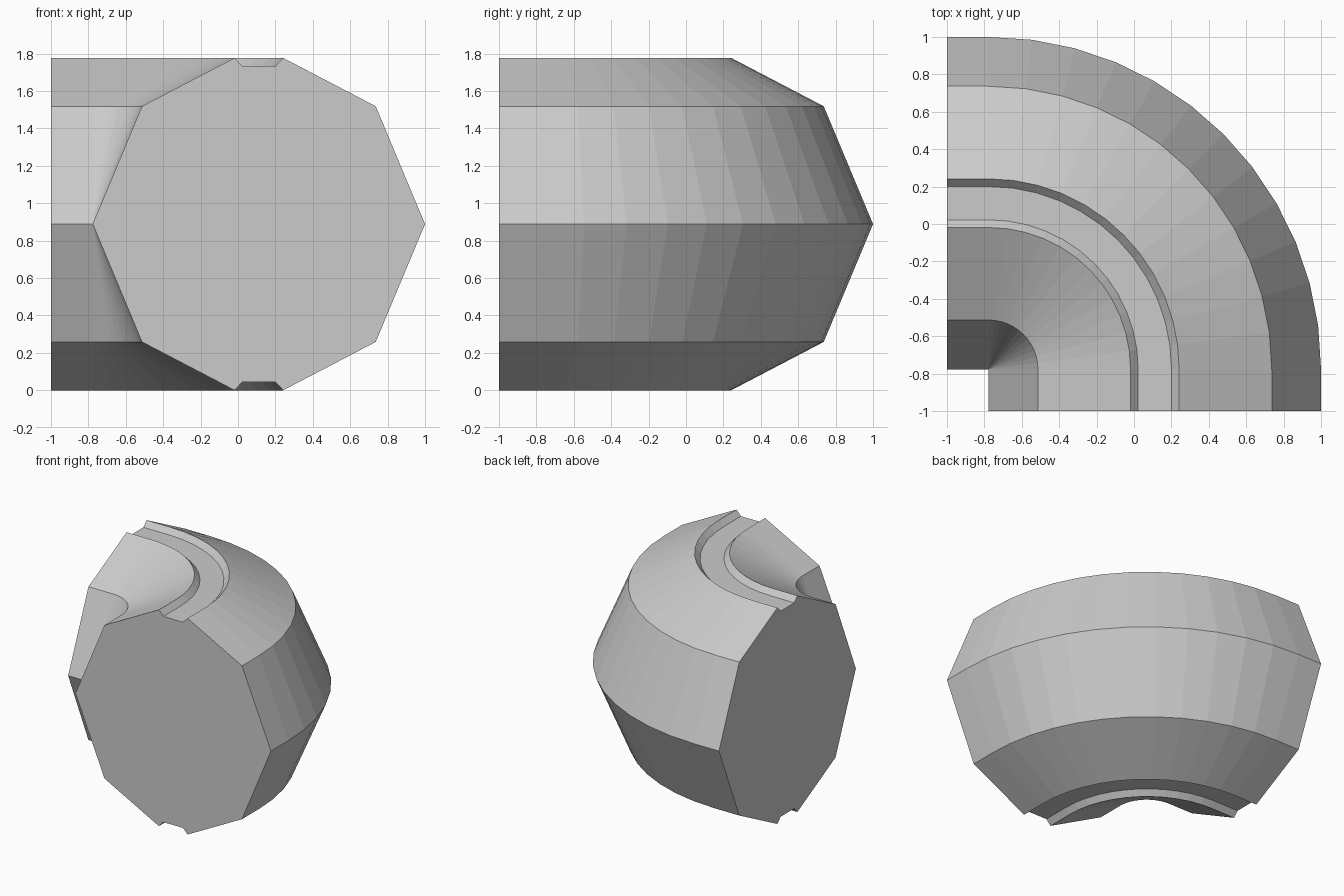
import bpy, bmesh, math

if "Cube" in bpy.data.objects:
    bpy.data.objects.remove(bpy.data.objects["Cube"])

P = -0.777            # pivot of the bend in x and y
MID = 0.8885          # half height
CENTRE = 0.1115       # x of the section centre
STEPS = 12

# Quarter of the grooved octagon section, (sideways, up) from its centre
quarter = [(0.8885, 0), (0.625, 0.63), (0.13, 0.8885), (0.089, 0.845)]
upper = quarter + [(-u, v) for u, v in reversed(quarter)]
section = upper + [(u, -v) for u, v in reversed(upper[1:-1])]

bm = bmesh.new()


def ring(place):
    return [bm.verts.new((*place(CENTRE + u - P), MID + v)) for u, v in section]


# Short straight start, quarter-turn bend, short straight end
rings = [ring(lambda r: (P + r, -1))]
for i in range(STEPS + 1):
    a = math.pi / 2 * i / STEPS
    rings.append(ring(lambda r: (P + r * math.cos(a), P + r * math.sin(a))))
rings.append(ring(lambda r: (-1, P + r)))

n = len(section)
for a, b in zip(rings, rings[1:]):
    for j in range(n):
        k = (j + 1) % n
        bm.faces.new((a[j], b[j], b[k], a[k]))

# End caps
bm.faces.new(rings[0])
bm.faces.new(rings[-1][::-1])

# Inner edge collapses onto the pivot
bmesh.ops.remove_doubles(bm, verts=bm.verts, dist=0.0005)
bmesh.ops.recalc_face_normals(bm, faces=bm.faces)

mesh = bpy.data.meshes.new("grooved_corner_bend")
bm.to_mesh(mesh)
bm.free()
obj = bpy.data.objects.new("grooved_corner_bend", mesh)
bpy.context.collection.objects.link(obj)
